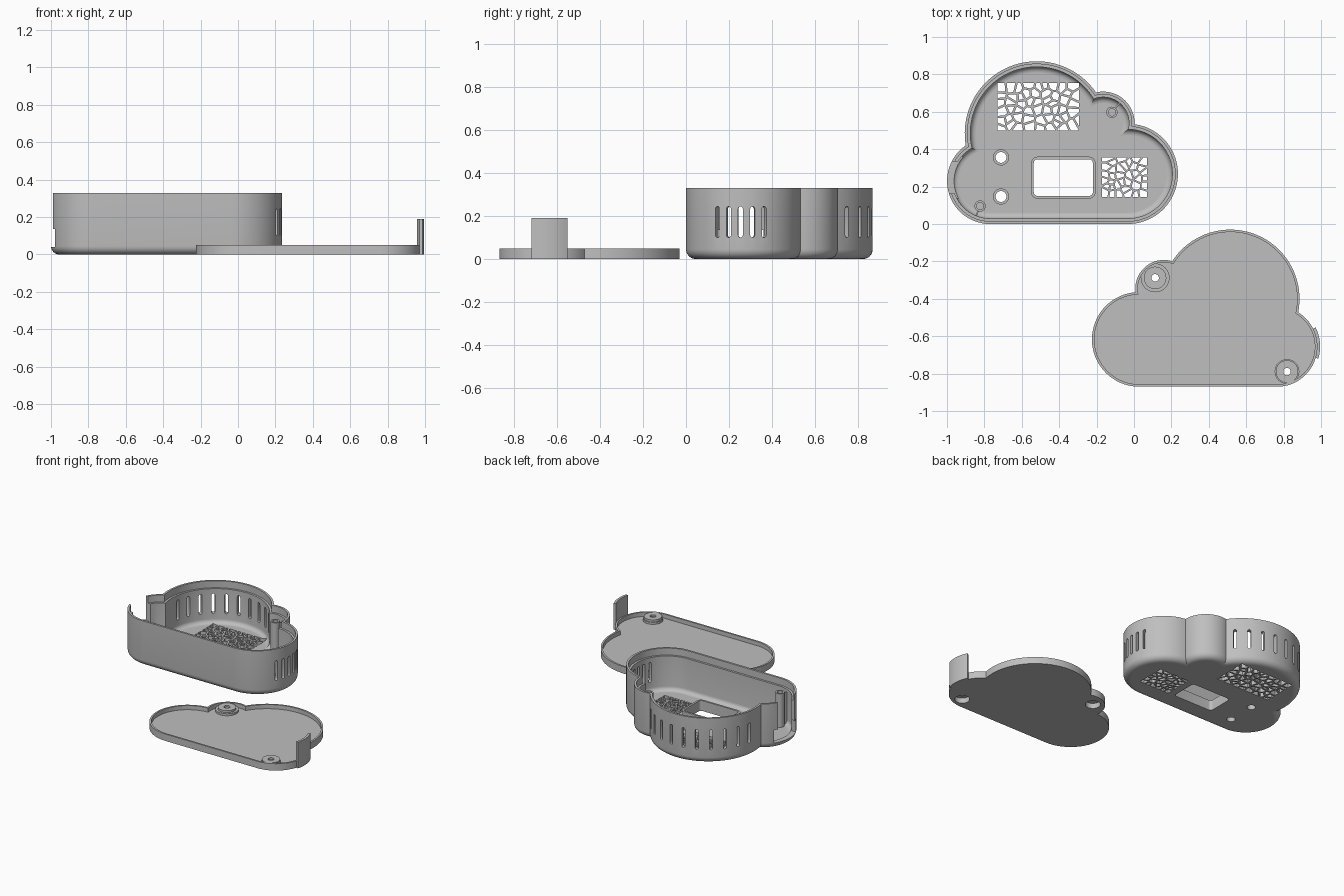
import bpy, bmesh, math, random
from mathutils import Vector

if "Cube" in bpy.data.objects:
    bpy.data.objects.remove(bpy.data.objects["Cube"])

random.seed(7)
grey = bpy.data.materials.new("plain_grey")
grey.diffuse_color = (0.52, 0.52, 0.52, 1)
grey.use_nodes = True
grey.node_tree.nodes["Principled BSDF"].inputs["Base Color"].default_value = grey.diffuse_color

# cloud lobes: x, y, radius, segments (counter-clockwise from the right lobe)
LOBES = [(-0.033, 0.268, 0.268, 36), (-0.165, 0.54, 0.168, 20),
         (-0.52, 0.485, 0.385, 44), (-0.77, 0.23, 0.23, 30)]
POSTS = [(-0.118, 0.597), (-0.823, 0.096)]


def cloud(d):
    """Cloud outline inset by d."""
    joints = []
    for (ax, ay, ar, _), (bx, by, br, _) in zip(LOBES, LOBES[1:]):
        r0, r1, v = ar - d, br - d, Vector((bx - ax, by - ay))
        L = v.length
        t = (r0 * r0 - r1 * r1 + L * L) / (2 * L)
        h = math.sqrt(max(r0 * r0 - t * t, 0))
        joints.append(Vector((ax, ay)) + v / L * t + Vector((v.y, -v.x)) / L * h)
    pts = []
    for i, (x, y, r, n) in enumerate(LOBES):
        ang = lambda p: math.atan2(p.y - y, p.x - x)
        a0 = -math.pi / 2 if i == 0 else ang(joints[i - 1])
        a1 = 1.5 * math.pi if i == 3 else ang(joints[i])
        while a1 < a0:
            a1 += 2 * math.pi
        for k in range(n + (i == 3)):
            a = a0 + (a1 - a0) * k / n
            pts.append((x + (r - d) * math.cos(a), y + (r - d) * math.sin(a)))
    return pts


def lid_xy(x, y):
    return (-x - 0.005, y - 0.885)


def lid_cloud(d):
    return [lid_xy(*p) for p in cloud(d)]


def circle(cx, cy, n=32):
    return lambda r: [(cx + r * math.cos(2 * math.pi * k / n),
                       cy + r * math.sin(2 * math.pi * k / n)) for k in range(n)]


def rounded_rect(cx, cy, hx, hy, rad):
    def ring(d):
        pts = []
        for q, (sx, sy) in enumerate([(1, 1), (-1, 1), (-1, -1), (1, -1)]):
            for k in range(7):
                a = math.radians(90 * q + 15 * k)
                pts.append((cx + sx * (hx - rad) + (rad + d) * math.cos(a),
                            cy + sy * (hy - rad) + (rad + d) * math.sin(a)))
        return pts
    return ring


def finish(name, bm):
    bmesh.ops.recalc_face_normals(bm, faces=bm.faces)
    me = bpy.data.meshes.new(name)
    bm.to_mesh(me)
    bm.free()
    me.materials.append(grey)
    ob = bpy.data.objects.new(name, me)
    bpy.context.collection.objects.link(ob)
    return ob


def loft(name, profile, ring, closed=False):
    """Sweep (offset, z) profile around an outline; cap the ends or close the loop."""
    bm = bmesh.new()
    rows = [[bm.verts.new((x, y, z)) for x, y in ring(d)] for d, z in profile]
    n = len(rows[0])
    for a, b in zip(rows, rows[1:] + rows[:1] if closed else rows[1:]):
        for i in range(n):
            j = (i + 1) % n
            bm.faces.new((a[i], a[j], b[j], b[i]))
    if not closed:
        bm.faces.new(rows[0])
        bm.faces.new(rows[-1])
    return finish(name, bm)


def prism(bm, pts, vec):
    a = [bm.verts.new(p) for p in pts]
    b = [bm.verts.new(Vector(p) + Vector(vec)) for p in pts]
    bm.faces.new(a)
    bm.faces.new(b)
    for i in range(len(a)):
        j = (i + 1) % len(a)
        bm.faces.new((a[i], a[j], b[j], b[i]))


def box(bm, x0, x1, y0, y1, z0, z1):
    prism(bm, [(x0, y0, z0), (x1, y0, z0), (x1, y1, z0), (x0, y1, z0)], (0, 0, z1 - z0))


def cut(ob, bm):
    """Subtract the cutter mesh and bake the result."""
    cutter = finish("cutter", bm)
    cutter.hide_render = True
    m = ob.modifiers.new("cut", 'BOOLEAN')
    m.operation, m.solver, m.object = 'DIFFERENCE', 'EXACT', cutter
    dg = bpy.context.evaluated_depsgraph_get()
    me = bpy.data.meshes.new_from_object(ob.evaluated_get(dg))
    ob.modifiers.clear()
    ob.data = me
    bpy.data.objects.remove(cutter)


def voronoi(bm, x0, x1, y0, y1, nx, ny, gap):
    """Irregular cells with thin ribs between them."""
    sx, sy = (x1 - x0) / nx, (y1 - y0) / ny
    seeds = [Vector((x0 + (i + 0.5 + random.uniform(-.45, .45)) * sx,
                     y0 + (j + 0.5 + random.uniform(-.45, .45)) * sy))
             for i in range(nx) for j in range(ny)]
    for s in seeds:
        poly = [Vector(p) for p in ((x0, y0), (x1, y0), (x1, y1), (x0, y1))]
        for o in seeds:
            if o is s:
                continue
            nrm = (o - s).normalized()
            lim = nrm.dot((o + s) / 2) - gap
            out = []
            for p, q in zip(poly, poly[1:] + poly[:1]):
                dp, dq = nrm.dot(p) - lim, nrm.dot(q) - lim
                if dp <= 0:
                    out.append(p)
                if (dp < 0 < dq) or (dq < 0 < dp):
                    out.append(p.lerp(q, dp / (dp - dq)))
            poly = out
        if len(poly) > 2:
            prism(bm, [(p.x, p.y, -0.1) for p in poly], (0, 0, 0.2))


# box shell: rounded bottom, ledge near the rim for the lid
arc = [math.radians(15 * k) for k in range(7)]
R, r = 0.045, 0.03
profile = [(R - R * math.sin(a), R - R * math.cos(a)) for a in arc]
profile += [(0, 0.33), (0.015, 0.33), (0.015, 0.28), (0.03, 0.28)]
profile += [(0.03 + r - r * math.cos(a), 0.03 + r - r * math.sin(a)) for a in arc]
shell = loft("cloud_box", profile, cloud)

# vent slots in the right and big lobes
bm = bmesh.new()
slots = [(LOBES[0], -27 + 12 * k) for k in range(5)] + [(LOBES[2], 43.5 + 14 * k) for k in range(10)]
for (cx, cy, cr, _), deg in slots:
    a, w = math.radians(deg), 0.011
    out, side = Vector((math.cos(a), math.sin(a), 0)), Vector((-math.sin(a), math.cos(a), 0))
    pts = []
    for k in range(14):
        t = math.pi * (k if k < 7 else k - 1) / 6
        z = (0.234 if k < 7 else 0.111) + w * math.sin(t)
        pts.append(Vector((cx, cy, z)) + out * (cr - 0.06) + side * w * math.cos(t))
    prism(bm, pts, out * 0.09)
# grilles, screen window and button holes in the floor
voronoi(bm, -0.73, -0.295, 0.5, 0.755, 9, 6, 0.006)
voronoi(bm, -0.17, 0.07, 0.145, 0.355, 6, 6, 0.005)
window = rounded_rect(-0.378, 0.248, 0.158, 0.098, 0.02)
prism(bm, [(x, y, -0.1) for x, y in window(0)], (0, 0, 0.2))
BUTTONS = [(-0.711, 0.356), (-0.711, 0.147)]
for c in BUTTONS:
    prism(bm, [(x, y, -0.1) for x, y in circle(*c)(0.029)], (0, 0, 0.2))
cut(shell, bm)

# side notch for the lid tab, wider at the cable opening
for y0, y1, z0, z1 in [(0.163, 0.335, 0.1, 0.4), (0.135, 0.36, 0.04, 0.135)]:
    bm = bmesh.new()
    box(bm, -1.1, -0.87, y0, y1, z0, z1)
    cut(shell, bm)

# window frame and button collars
loft("window_frame", [(0, 0.01), (0, 0.075), (0.014, 0.075), (0.014, 0.01)], window, True)
for c in BUTTONS:
    loft("button_collar", [(0.029, 0.01), (0.029, 0.05), (0.043, 0.05), (0.043, 0.01)],
         circle(*c), True)

# screw posts with ribs to the wall
for (px, py), lobe in zip(POSTS, (LOBES[1], LOBES[3])):
    loft("screw_post", [(0.03, 0.02), (0.03, 0.275), (0.019, 0.275), (0.019, 0.1)], circle(px, py))
    o = Vector((px - lobe[0], py - lobe[1], 0)).normalized()
    s = Vector((-o.y, o.x, 0)) * 0.004
    p = Vector((px, py, 0.02)) + o * 0.027
    q = Vector((lobe[0], lobe[1], 0.02)) + o * (lobe[2] - 0.025)
    bm = bmesh.new()
    prism(bm, [p - s, q - s, q + s, p + s], (0, 0, 0.24))
    finish("post_rib", bm)

# lid plate with rim and screw recesses
lid = loft("lid", [(0.015, 0), (0.015, 0.05), (0.028, 0.05), (0.028, 0.02)], lid_cloud)
bm = bmesh.new()
for c in POSTS:
    prism(bm, [(x, y, -0.1) for x, y in circle(*lid_xy(*c))(0.05)], (0, 0, 0.13))
cut(lid, bm)
for c, w in zip(POSTS, (0.077, 0.066)):
    loft("lid_screw_boss", [(0.02, 0.05), (0.06, 0.05), (0.06, 0.035), (w, 0.035), (w, 0.01),
                            (0.05, 0.01), (0.05, 0.038), (0.02, 0.038)],
         circle(*lid_xy(*c)), True)

# curved tab on the lid edge
bm = bmesh.new()
cx, cy, cr, _ = LOBES[3]
angs = [math.radians(180 + 16.4 - 42.7 * k / 12) for k in range(13)]
pts = [(cr, a) for a in angs] + [(cr - 0.017, a) for a in reversed(angs)]
prism(bm, [(*lid_xy(cx + d * math.cos(a), cy + d * math.sin(a)), 0) for d, a in pts], (0, 0, 0.19))
finish("lid_tab", bm)

# smooth curved walls, keep flat faces flat
for ob in list(bpy.context.collection.objects):
    bpy.ops.object.select_all(action='DESELECT')
    ob.select_set(True)
    bpy.context.view_layer.objects.active = ob
    bpy.ops.object.shade_smooth_by_angle(angle=math.radians(25))
    for f in ob.data.polygons:
        if abs(f.normal.z) > 0.995:
            f.use_smooth = False
